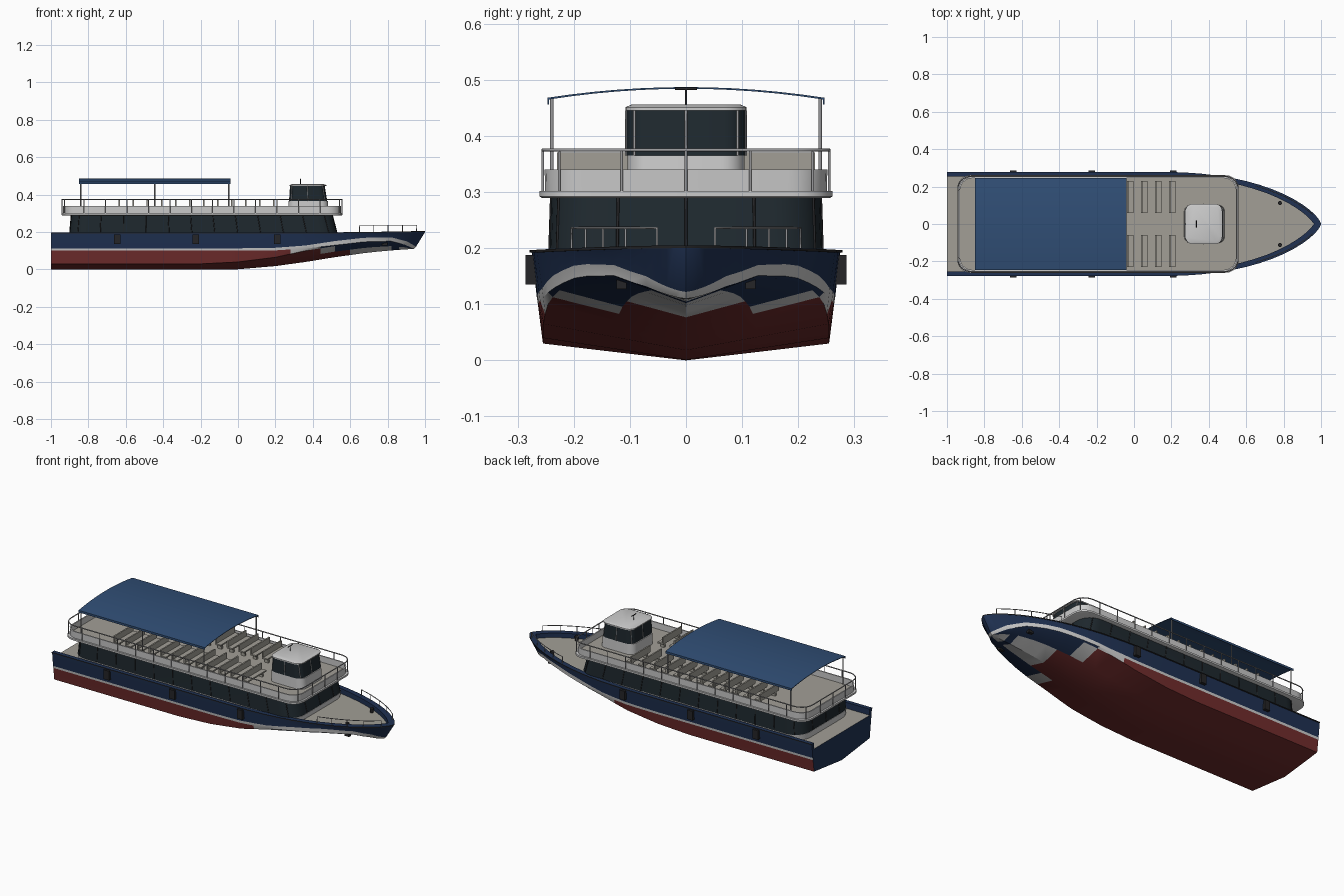
import bpy, bmesh, math
from mathutils import Vector

if "Cube" in bpy.data.objects:
    bpy.data.objects.remove(bpy.data.objects["Cube"])


def mat(name, c):
    m = bpy.data.materials.new(name)
    m.diffuse_color = (*c, 1)
    m.use_nodes = True
    m.node_tree.nodes["Principled BSDF"].inputs["Base Color"].default_value = m.diffuse_color
    return m


RED = mat("red", (.165, .026, .026))
WHITE = mat("white", (.65, .65, .65))
NAVY = mat("navy", (.014, .031, .085))
DECK = mat("deck", (.36, .345, .305))
GLASS = mat("glass", (.013, .021, .027))
DARK = mat("dark", (.018, .018, .02))
BLUE = mat("canvas_blue", (.03, .077, .18))
STEEL = mat("steel", (.32, .32, .33))


def finish(name, bm, mats, smooth=True):
    bmesh.ops.recalc_face_normals(bm, faces=bm.faces[:])
    me = bpy.data.meshes.new(name)
    bm.to_mesh(me)
    bm.free()
    ob = bpy.data.objects.new(name, me)
    bpy.context.collection.objects.link(ob)
    for m in mats:
        me.materials.append(m)
    if smooth:
        bpy.ops.object.select_all(action='DESELECT')
        ob.select_set(True)
        bpy.context.view_layer.objects.active = ob
        bpy.ops.object.shade_smooth_by_angle(angle=math.radians(30))
    return ob


def interp(xs, ys, x):
    for i in range(len(xs) - 1):
        if x <= xs[i + 1]:
            t = max(0, (x - xs[i]) / (xs[i + 1] - xs[i]))
            return ys[i] + t * (ys[i + 1] - ys[i])
    return ys[-1]


def rrect(x0, x1, hy, z, r, n=6):
    pts = []
    for k, (cx, cy) in enumerate([(x1 - r, hy - r), (x0 + r, hy - r), (x0 + r, r - hy), (x1 - r, r - hy)]):
        for i in range(n + 1):
            a = math.pi / 2 * (k + i / n)
            pts.append(Vector((cx + r * math.cos(a), cy + r * math.sin(a), z)))
    return pts


def loft(name, sections, bands, mats, caps=(0, 0)):
    bm = bmesh.new()
    rings = [[bm.verts.new(p) for p in rrect(*s)] for s in sections]
    for a, b, m in zip(rings, rings[1:], bands):
        for i in range(len(a)):
            j = (i + 1) % len(a)
            bm.faces.new((a[i], a[j], b[j], b[i])).material_index = m
    bm.faces.new(rings[0][::-1]).material_index = caps[0]
    bm.faces.new(rings[-1]).material_index = caps[1]
    return finish(name, bm, mats)


def tubes(name, lines, r, m, closed=False):
    cu = bpy.data.curves.new(name, 'CURVE')
    cu.dimensions = '3D'
    cu.bevel_depth = r
    cu.bevel_resolution = 1
    cu.use_fill_caps = True
    for pts in lines:
        s = cu.splines.new('POLY')
        s.points.add(len(pts) - 1)
        for p, q in zip(s.points, pts):
            p.co = (*q, 1)
        s.use_cyclic_u = closed
    cu.materials.append(m)
    ob = bpy.data.objects.new(name, cu)
    bpy.context.collection.objects.link(ob)
    bpy.ops.object.select_all(action='DESELECT')
    ob.select_set(True)
    bpy.context.view_layer.objects.active = ob
    bpy.ops.object.convert(target='MESH')


def resample(sec, n):
    x0, x1, hy, z, r = sec
    front = Vector((x1, 0, z))
    path = [front] + rrect(*sec) + [front]
    d = [0]
    for a, b in zip(path, path[1:]):
        d.append(d[-1] + (b - a).length)
    return [Vector([interp(d, [q[k] for q in path], d[-1] * i / n) for k in range(3)]) for i in range(n)]


def mullions(name, a, b, n, m):
    def lift(p):
        t = (p.x - a[0]) / (a[1] - a[0])
        return Vector((b[0] + t * (b[1] - b[0]), p.y * b[2] / a[2], b[3]))
    tubes(name, [[p, lift(p)] for p in resample(a, n)], .0025, m)


def boxes(name, items, m):
    bm = bmesh.new()
    for x0, x1, y0, y1, z0, z1 in items:
        for v in bmesh.ops.create_cube(bm, size=1)['verts']:
            v.co = Vector(((x0 + x1) / 2 + v.co.x * (x1 - x0), (y0 + y1) / 2 + v.co.y * (y1 - y0),
                           (z0 + z1) / 2 + v.co.z * (z1 - z0)))
    return finish(name, bm, [m], False)


# Hull: half sections lofted along x, then mirrored
def taper(x):
    t = min(1, max(0, (x - .1) / .9))
    return max(0, 1 - t ** 2.4) ** .7


KX = [-.2, 0, .2, .36, .52, .7, .85, .94, 1]
KEEL = [0, .001, .018, .04, .066, .09, .102, .107, .11]
CHINE = [.03, .04, .065, .1, .125, .145, .148, .13, .11]
W1 = [.1, .1, .102, .112, .13, .15, .151, .132, .11]
W2 = [.113, .113, .116, .128, .152, .172, .17, .15, .122]


def section(u):
    f = taper(u)
    s = .06 * max(0, (u - .5) / .5) ** 2
    zk, zc, w1, w2 = (interp(KX, k, u) for k in (KEEL, CHINE, W1, W2))
    zs = interp([-1, .4, .7, 1], [.192, .192, .195, .2], u)
    ui = -1 + (u + 1) * .985
    yi = max(0, .275 * f - .02)
    zd = zs - .03 + .01 * max(0, u)
    return [(u - s, 0, zk), (u - s, .128 * f, (zk + zc) / 2), (u - s, .255 * f, zc),
            (u - s, .264 * f, w1), (u - s * .8, .266 * f, w2), (u, .275 * f, zs),
            (u, .279 * f, zs), (u, .279 * f, zs + .005), (ui, yi, zs + .005), (ui, yi, zd), (ui, 0, zd)]


us = [-1, -.6, -.2, 0, .1, .2, .28, .36, .44, .52, .6, .67, .74, .8, .85, .9, .94, .965, .98, .99, .996, 1]
bm = bmesh.new()
rows = [[bm.verts.new(p) for p in section(u)] for u in us]
for a, b in zip(rows, rows[1:]):
    for i in range(len(a) - 1):
        f = bm.faces.new((a[i], b[i], b[i + 1], a[i + 1]))
        z = f.calc_center_median().z
        low = 0 if z < .094 else 1 if z < .113 else 2
        f.material_index = low if i < 3 else [1, 2, 4, 4, 2, 2, 3][i - 3]
bm.faces.new(rows[0]).material_index = 2
bmesh.ops.remove_doubles(bm, verts=bm.verts[:], dist=.0004)
bmesh.ops.triangulate(bm, faces=[f for f in bm.faces if len(f.verts) > 4])
dup = bmesh.ops.duplicate(bm, geom=bm.verts[:] + bm.edges[:] + bm.faces[:])['geom']
for v in dup:
    if isinstance(v, bmesh.types.BMVert):
        v.co.y = -v.co.y
bmesh.ops.remove_doubles(bm, verts=bm.verts[:], dist=.0004)
finish("hull", bm, [RED, WHITE, NAVY, DECK, DARK])

# Main cabin with window band
low, top = (-.9, .53, .243, .195, .09), (-.892, .505, .24, .29, .09)
loft("main_cabin", [(-.902, .532, .243, .158, .1), (-.902, .532, .244, .195, .09), low, top],
     [0, 0, 1], [WHITE, GLASS])
mullions("cabin_mullions", low, top, 30, DARK)

# Upper deck slab with low bulwark, floor inside
loft("upper_deck", [(-.94, .555, .256, .289, .07), (-.945, .56, .261, .292, .07), (-.945, .56, .261, .302, .07),
                    (-.935, .55, .251, .302, .07), (-.937, .552, .252, .34, .07), (-.93, .545, .245, .34, .065),
                    (-.93, .545, .245, .304, .065)],
     [0] * 6, [WHITE, DECK], (0, 1))
rail = (-.942, .557, .255, .375, .07)
tubes("upper_rail", [rrect(*rail)], .003, STEEL, True)
tubes("upper_stanchions", [[p, (p.x, p.y, .295)] for p in resample(rail, 34)], .0026, STEEL)

# Wheelhouse
g0, g1 = (.275, .475, .106, .365, .04), (.28, .462, .106, .445, .04)
loft("wheelhouse", [(.268, .485, .104, .303, .04), (.27, .48, .104, .365, .04), g0, g1,
                    (.275, .472, .108, .445, .04), (.275, .472, .108, .451, .04), (.288, .458, .097, .456, .035)],
     [0, 0, 1, 0, 0, 0], [WHITE, GLASS])
mullions("wheelhouse_mullions", g0, g1, 8, STEEL)
tubes("antenna_mast", [[(.335, 0, .455), (.335, 0, .484)], [(.335, -.02, .484), (.335, .02, .484)]], .0025, DARK)

# Bench rows, port and starboard
seats, backs = [], []
for i in range(12):
    x = .205 - i * .075
    for s in (-1, 1):
        y0, y1 = sorted((s * .058, s * .23))
        seats += [(x - .016, x + .018, y0, y1, .328, .336)]
        seats += [(x - .012, x + .012, s * y - .006, s * y + .006, .303, .33) for y in (.08, .21)]
        backs += [(x - .018, x - .010, y0, y1, .332, .37)]
boxes("bench_seats", seats, DECK)
boxes("bench_backs", backs, DECK)

# Canopy: arched sheet with side valances
bm = bmesh.new()
N = 12
ys = [-.247 + .494 * i / N for i in range(N + 1)]
arch = [(y, .487 - .019 * (y / .247) ** 2) for y in ys]
prof = [(-.247, .456)] + arch + [(.247, .456)] + [(.244, .456)] + \
       [(y * .988, z - .003) for y, z in arch[::-1]] + [(-.244, .456)]
ends = [[bm.verts.new((x, y, z)) for y, z in prof] for x in (-.85, -.04)]
for i in range(len(prof)):
    j = (i + 1) % len(prof)
    bm.faces.new((ends[0][i], ends[0][j], ends[1][j], ends[1][i]))
for e in ends:
    for i in range(N + 2):
        k = len(prof) - 1 - i
        bm.faces.new((e[i], e[i + 1], e[k - 1], e[k]))
finish("canopy", bm, [BLUE])
tubes("canopy_posts", [[(x, s * .239, .3), (x, s * .239, .467)]
                       for x in (-.84, -.445, -.05) for s in (-1, 1)], .0035, STEEL)

# Bow rails on both sides
lines = []
for s in (-1, 1):
    xs = [.65 + .305 * i / 8 for i in range(9)]
    pts = [(x, s * (.275 * taper(x) - .009), .236) for x in xs]
    foot = [(p[0], p[1], .194) for p in pts]
    lines += [[foot[0]] + pts + [foot[-1]]] + [[foot[i], pts[i]] for i in (2, 4, 6)]
tubes("bow_rails", lines, .0022, STEEL)

# Fenders, bollards and hull fairleads
boxes("fenders", [(x - .017, x + .017, min(s * .262, s * .286), max(s * .262, s * .286), .135, .188)
                  for x in (-.645, -.225, .21) for s in (-1, 1)], DARK)
boxes("bow_fairleads", [(.77, .8, s * .115 - .009, s * .115 + .009, .127, .16) for s in (-1, 1)], DARK)
bm = bmesh.new()
for s in (-1, 1):
    r = bmesh.ops.create_cone(bm, cap_ends=True, segments=12, radius1=.009, radius2=.011, depth=.03)
    bmesh.ops.translate(bm, verts=r['verts'], vec=(.78, s * .112, .185))
finish("bollards", bm, [DARK])
